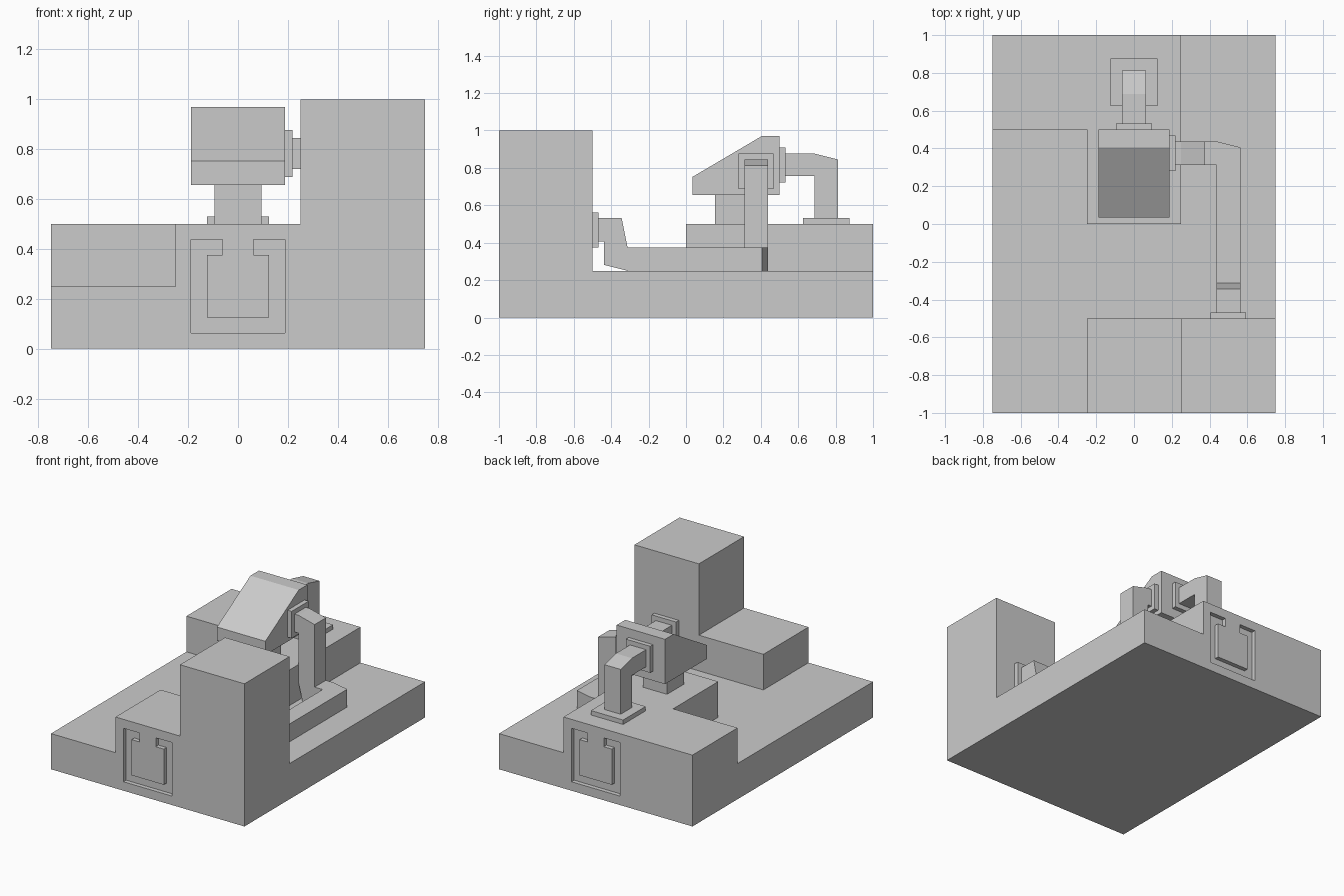
import bpy, bmesh

if "Cube" in bpy.data.objects:
    bpy.data.objects.remove(bpy.data.objects["Cube"])


def prism(name, axis, profile, lo, hi):
    """Extrude a 2D profile (the two remaining axes, in xyz order) from lo to hi."""
    bm = bmesh.new()
    verts = []
    for p in profile:
        co = list(p)
        co.insert("xyz".index(axis), lo)
        verts.append(bm.verts.new(co))
    face = bm.faces.new(verts)
    step = [0, 0, 0]
    step["xyz".index(axis)] = hi - lo
    new = bmesh.ops.extrude_face_region(bm, geom=[face], use_keep_orig=True)["geom"]
    bmesh.ops.translate(bm, vec=step, verts=[g for g in new if isinstance(g, bmesh.types.BMVert)])
    bmesh.ops.recalc_face_normals(bm, faces=bm.faces)
    mesh = bpy.data.meshes.new(name)
    bm.to_mesh(mesh)
    bm.free()
    obj = bpy.data.objects.new(name, mesh)
    bpy.context.collection.objects.link(obj)
    return obj


def box(name, x, y, z):
    return prism(name, "z", [(x[0], y[0]), (x[1], y[0]), (x[1], y[1]), (x[0], y[1])], *z)


def boolean(target, tool, operation):
    mod = target.modifiers.new(operation, "BOOLEAN")
    mod.operation, mod.solver, mod.object = operation, "EXACT", tool
    bpy.context.view_layer.objects.active = target
    bpy.ops.object.modifier_apply(modifier=mod.name)
    bpy.data.objects.remove(tool)


# Stepped base: slab, front block, tower and rear L-shaped block
base = box("base", (-.75, .75), (-1, 1), (0, .25))
boolean(base, box("front_block", (-.25, .5), (-1, -.5), (0, .5)), "UNION")
boolean(base, box("tower", (.25, .75), (-1, -.5), (0, 1)), "UNION")
rear = [(-.75, .5), (-.25, .5), (-.25, 0), (.25, 0), (.25, 1), (-.75, 1)]
boolean(base, prism("rear_block", "z", rear, 0, .5), "UNION")

# Hooked U-shaped grooves in the front and back faces
half = [(.1875, .0625), (.1875, .4375), (.0625, .4375), (.0625, .375), (.125, .375), (.125, .125)]
groove = half + [(-x, z) for x, z in reversed(half)]
for lo, hi in ((-1.1, -.97), (.97, 1.1)):
    boolean(base, prism("groove_cutter", "y", groove, lo, hi), "DIFFERENCE")

# Wedge-topped head on a neck
box("neck", (-.094, .094), (.156, .344), (.5, .66))
prism("head", "x", [(.035, .656), (.5, .656), (.5, .97), (.405, .97), (.035, .752)], -.1875, .1875)

# Back duct with its two flanges
box("back_head_flange", (-.094, .094), (.5, .531), (.722, .908))
box("back_floor_flange", (-.125, .125), (.625, .875), (.5, .531))
prism("back_duct", "x", [(.531, .876), (.6875, .876), (.8125, .845), (.8125, .531),
                         (.6875, .531), (.6875, .756), (.531, .756)], -.0625, .0625)

# Side duct: out of the head, down, along the floor, up into the tower
box("side_head_flange", (.1875, .219), (.281, .469), (.6875, .876))
prism("side_duct_drop", "y", [(.219, .845), (.25, .845), (.375, .813), (.375, .375),
                              (.4375, .375), (.4375, .25), (.281, .25), (.25, .375),
                              (.25, .72), (.219, .72)], .3125, .4375)
prism("floor_duct", "z", [(.4375, .4375), (.5625, .406), (.5625, -.3125), (.4375, -.3125)], .25, .375)
prism("tower_duct_elbow", "x", [(-.3125, .375), (-.344, .531), (-.469, .531), (-.469, .406),
                                (-.4375, .406), (-.4375, .281), (-.3125, .25)], .4375, .5625)
box("tower_flange", (.406, .594), (-.5, -.469), (.375, .5625))
